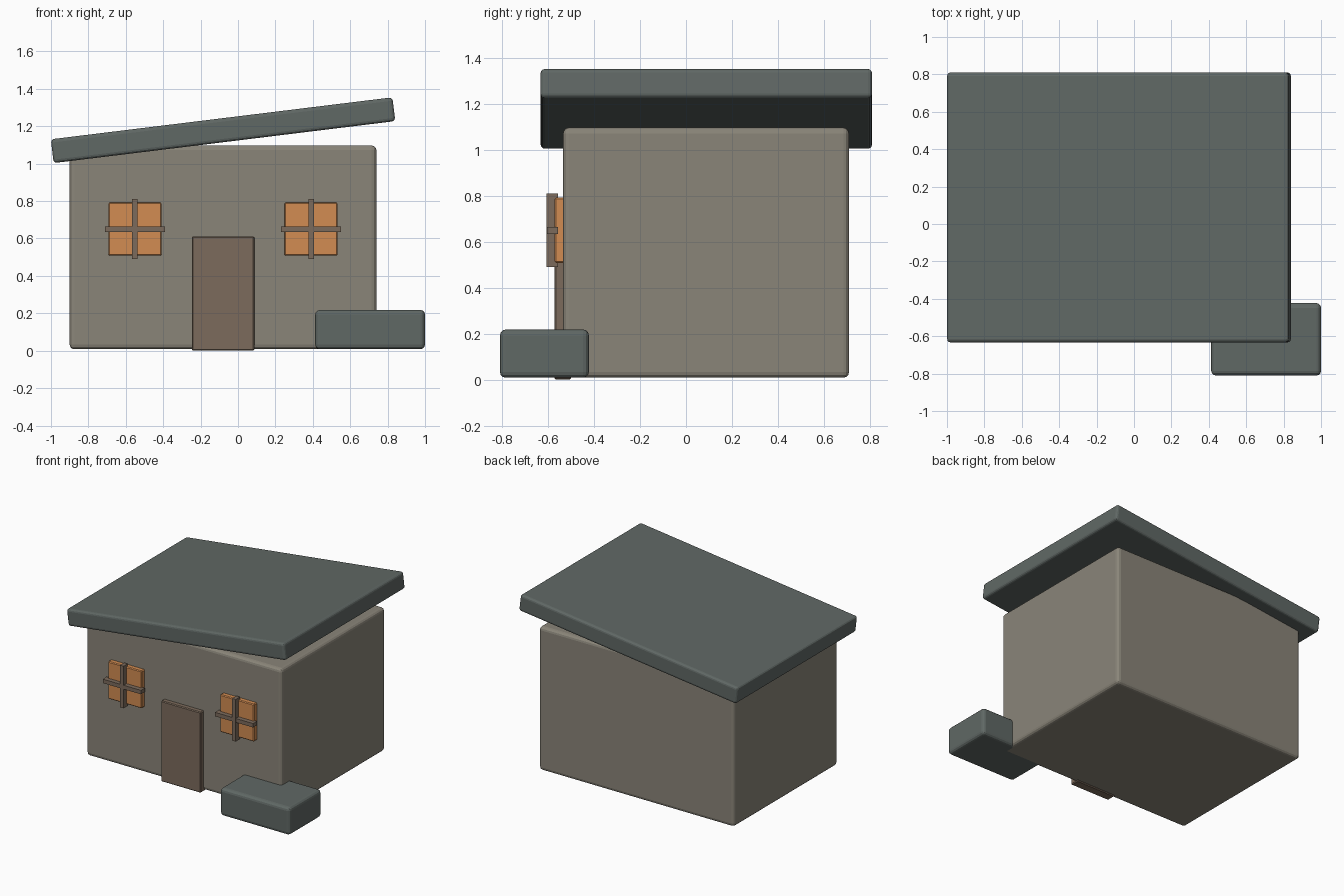
import bpy
import math

if "Cube" in bpy.data.objects:
    bpy.data.objects.remove(bpy.data.objects["Cube"])


def material(name, rgb):
    m = bpy.data.materials.new(name)
    lin = [((c / 255 + 0.055) / 1.055) ** 2.4 for c in rgb]
    m.diffuse_color = (*lin, 1)
    m.use_nodes = True
    m.node_tree.nodes["Principled BSDF"].inputs["Base Color"].default_value = m.diffuse_color
    return m


wall_mat = material("plaster", (138, 133, 121))
slate_mat = material("slate", (96, 104, 101))
wood_mat = material("wood", (124, 107, 92))
glow_mat = material("window_orange", (210, 140, 82))


def box(name, lo, hi, mat, bevel=0.0, segments=3):
    """Box between two corners, with optional rounded edges."""
    centre = [(a + b) / 2 for a, b in zip(lo, hi)]
    bpy.ops.mesh.primitive_cube_add(size=1, location=centre)
    ob = bpy.context.object
    ob.name = name
    ob.scale = [b - a for a, b in zip(lo, hi)]
    bpy.ops.object.transform_apply(location=False, rotation=False, scale=True)
    ob.data.materials.append(mat)
    if bevel:
        mod = ob.modifiers.new("rounded_edges", "BEVEL")
        mod.width = bevel
        mod.segments = segments
    return ob


# House body
box("house_body", (-0.90, -0.535, 0.008), (0.74, 0.71, 1.097), wall_mat, 0.025)

# Sloping slab roof
roof = box("roof", (-1.0, -0.633, 1.115), (0.84, 0.81, 1.243), slate_mat, 0.018)
roof.rotation_euler.y = -math.radians(7)

# Door
box("door", (-0.247, -0.572, 0.0), (0.087, -0.50, 0.612), wood_mat, 0.006, 1)

# Windows with crossed bars
for side, x in (("left", -0.551), ("right", 0.391)):
    z = 0.65
    box(side + "_window", (x - 0.142, -0.572, z - 0.142),
        (x + 0.142, -0.50, z + 0.142), glow_mat, 0.006, 1)
    box(side + "_upright_bar", (x - 0.015, -0.607, z - 0.16),
        (x + 0.015, -0.557, z + 0.16), wood_mat)
    box(side + "_cross_bar", (x - 0.16, -0.606, z - 0.015),
        (x + 0.16, -0.558, z + 0.015), wood_mat)

# Stone step block at the front corner
box("stone_block", (0.413, -0.81, 0.008), (1.0, -0.423, 0.218), slate_mat, 0.025)
